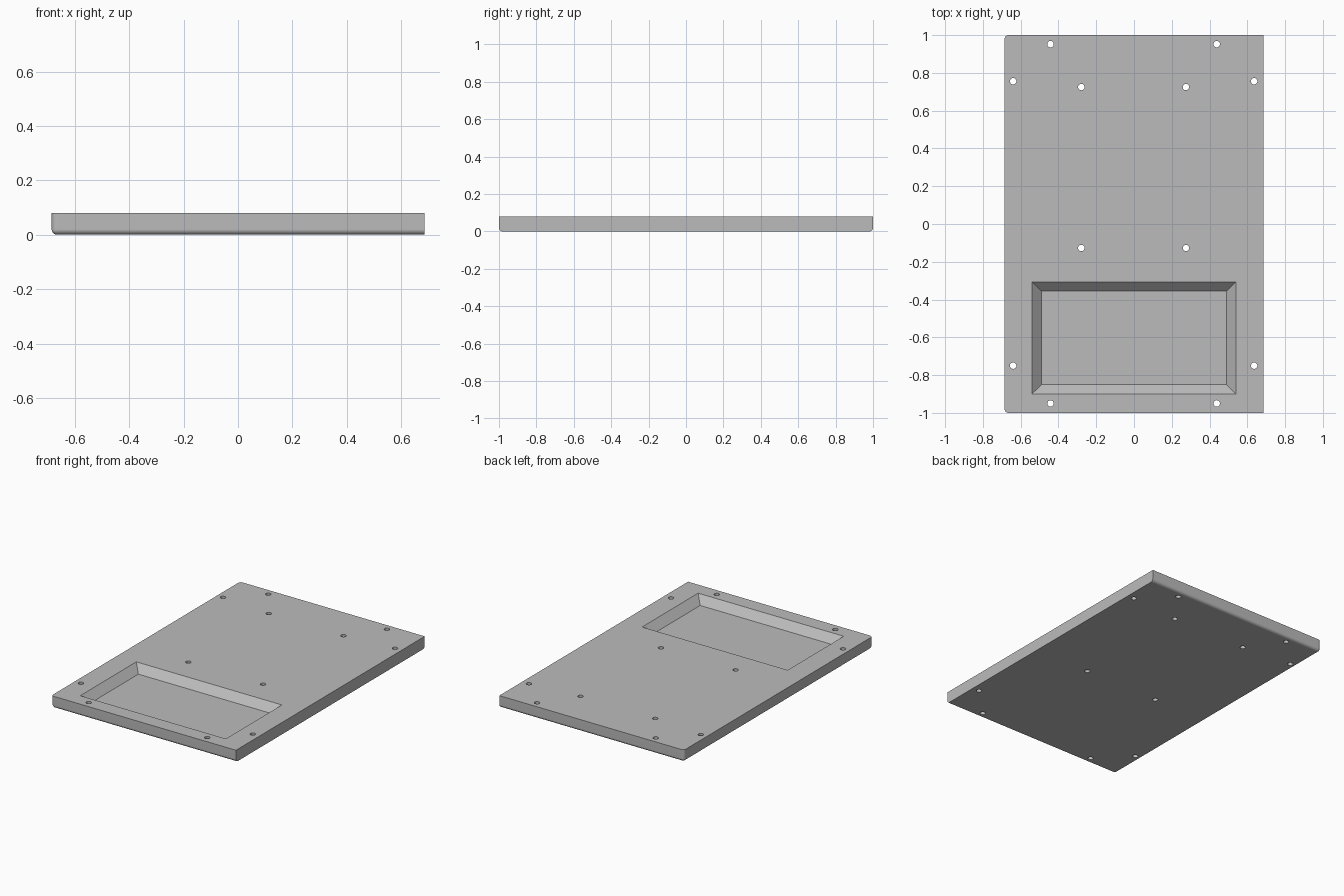
import bpy, bmesh, math
from mathutils import Vector

cube = bpy.data.objects.get("Cube")
if cube:
    bpy.data.objects.remove(cube, do_unlink=True)

HALF_X, HALF_Y, HEIGHT, ROUND = 0.685, 1.0, 0.08, 0.02

grey = bpy.data.materials.new("plain_grey")
grey.use_nodes = True
grey.diffuse_color = (0.5, 0.5, 0.5, 1)
grey.node_tree.nodes["Principled BSDF"].inputs["Base Color"].default_value = (0.5, 0.5, 0.5, 1)


def add_object(name, bm):
    mesh = bpy.data.meshes.new(name)
    bmesh.ops.recalc_face_normals(bm, faces=bm.faces)
    bm.to_mesh(mesh)
    bm.free()
    obj = bpy.data.objects.new(name, mesh)
    bpy.context.collection.objects.link(obj)
    mesh.materials.append(grey)
    return obj


# Plate: rounded lower edges and left-hand corners, square along +x and the top
bm = bmesh.new()
bmesh.ops.create_cube(bm, size=1)
for v in bm.verts:
    v.co = Vector((v.co.x * 2 * HALF_X, v.co.y * 2 * HALF_Y, (v.co.z + 0.5) * HEIGHT))


def is_rounded(edge):
    a, b = (v.co for v in edge.verts)
    low = max(a.z, b.z) < 0.01
    on_right = min(a.x, b.x) > 0
    vertical = abs(a.z - b.z) > 0.01
    return (low and not on_right) or (vertical and a.x < 0)


bmesh.ops.bevel(bm, geom=[e for e in bm.edges if is_rounded(e)], offset=ROUND,
                offset_type='OFFSET', segments=6, profile=0.5, affect='EDGES')
plate = add_object("plate", bm)

# Pocket cutter: slopes outward at 45 degrees and overshoots the top face
DEPTH, OVER = 0.05, 0.02
bm = bmesh.new()
bmesh.ops.create_cube(bm, size=2)
for v in bm.verts:
    up = v.co.z > 0
    grow = DEPTH + OVER if up else 0
    v.co = Vector((v.co.x * (0.49 + grow), -0.603 + v.co.y * (0.247 + grow),
                   HEIGHT + (OVER if up else -DEPTH)))
pocket_cutter = add_object("pocket_cutter", bm)

# Hole cutters: mirrored pairs of screw holes
bm = bmesh.new()
pairs = [(0.44, 0.952), (0.44, -0.95), (0.638, 0.756), (0.638, -0.75),
         (0.277, 0.725), (0.277, -0.127)]
for x, y in pairs:
    for side in (-1, 1):
        made = bmesh.ops.create_cone(bm, cap_ends=True, segments=32, radius1=0.017,
                                     radius2=0.017, depth=0.3)
        bmesh.ops.translate(bm, verts=made["verts"], vec=(side * x - 0.002, y, HEIGHT / 2))
hole_cutter = add_object("hole_cutter", bm)

# Cut the plate and drop the cutters
bpy.ops.object.select_all(action='DESELECT')
plate.select_set(True)
bpy.context.view_layer.objects.active = plate
for cutter in (pocket_cutter, hole_cutter):
    cutter.hide_render = True
    cut = plate.modifiers.new(cutter.name, 'BOOLEAN')
    cut.operation = 'DIFFERENCE'
    cut.solver = 'EXACT'
    cut.object = cutter
    bpy.ops.object.modifier_apply(modifier=cut.name)
    bpy.data.objects.remove(cutter, do_unlink=True)

# Smooth rounds, crisp edges, flat large faces
bpy.ops.object.shade_smooth_by_angle(angle=math.radians(30))
weighted = plate.modifiers.new("flat_faces", 'WEIGHTED_NORMAL')
weighted.keep_sharp = True
